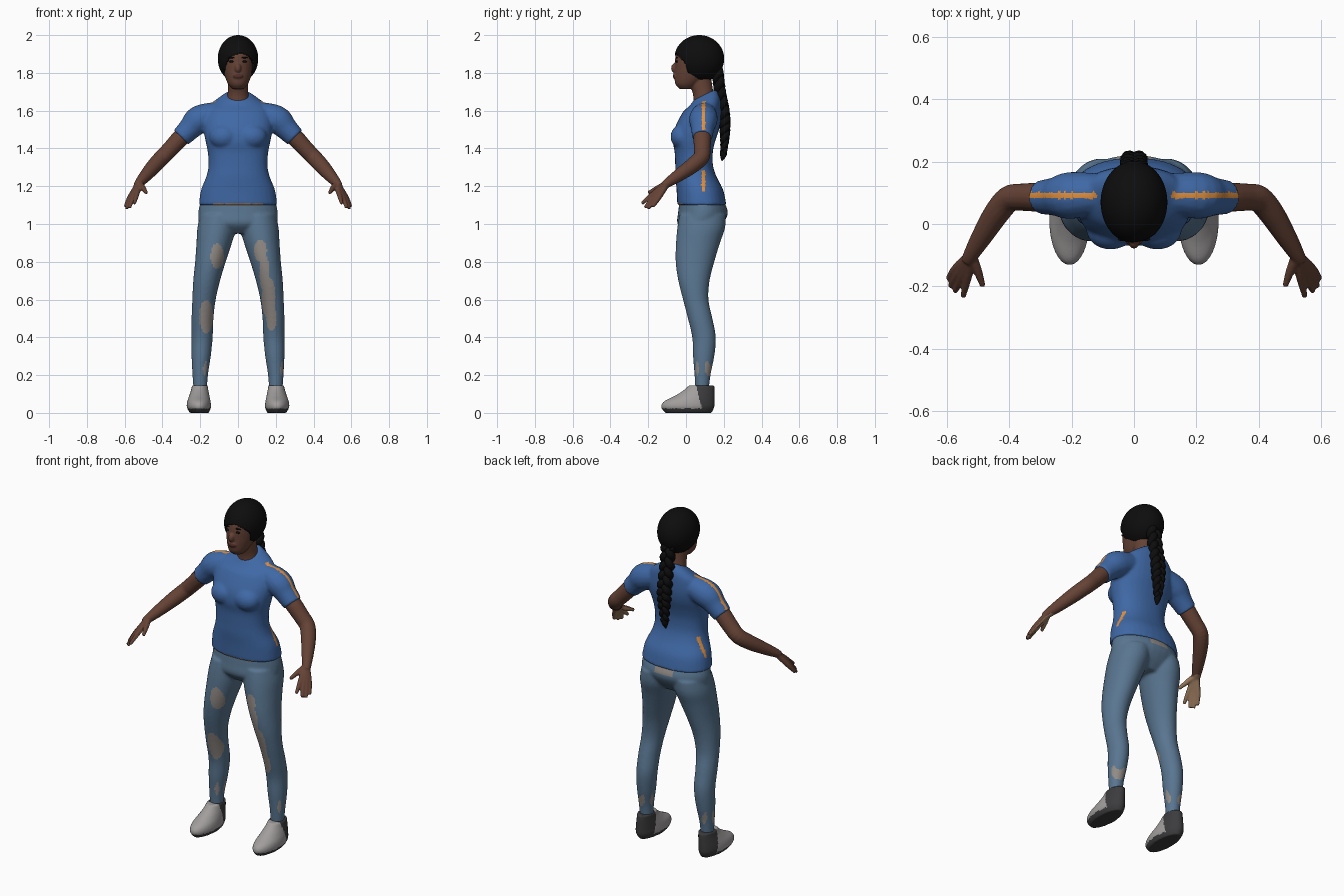
import bpy, bmesh, math
from mathutils import Vector, Matrix

if "Cube" in bpy.data.objects:
    bpy.data.objects.remove(bpy.data.objects["Cube"], do_unlink=True)


def material(name, *rgb):
    m = bpy.data.materials.new(name)
    m.use_nodes = True
    m.diffuse_color = (*rgb, 1)
    node = m.node_tree.nodes["Principled BSDF"]
    node.inputs["Base Color"].default_value = (*rgb, 1)
    node.inputs["Roughness"].default_value = 0.8
    return m


SHIRT = material("shirt blue", 0.05, 0.14, 0.38)
DENIM = material("faded denim", 0.10, 0.18, 0.28)
PATCH = material("worn grey", 0.29, 0.26, 0.24)
ORANGE = material("orange trim", 0.75, 0.28, 0.05)
SKIN = material("brown skin", 0.13, 0.055, 0.036)
PALM = material("palm tan", 0.32, 0.19, 0.11)
LIP = material("dark lip", 0.085, 0.028, 0.022)
HAIR = material("black hair", 0.004, 0.004, 0.004)
SHOE = material("shoe grey", 0.36, 0.34, 0.34)
RUBBER = material("dark rubber", 0.045, 0.045, 0.048)


def spline(rows, k=4):
    """Catmull-Rom interpolation of equal-length tuples."""
    out = []
    for i in range(len(rows) - 1):
        a, b, c, d = rows[max(i - 1, 0)], rows[i], rows[i + 1], rows[min(i + 2, len(rows) - 1)]
        for j in range(k):
            t = j / k
            out.append(tuple(q + 0.5 * t * (r - p + t * (2 * p - 5 * q + 4 * r - s + t * (3 * (q - r) + s - p)))
                             for p, q, r, s in zip(a, b, c, d)))
    return out + [rows[-1]]


def skin_rings(bm, rings):
    loops = [[bm.verts.new(p) for p in ring] for ring in rings]
    n = len(loops[0])
    for a, b in zip(loops, loops[1:]):
        for i in range(n):
            bm.faces.new((a[i], a[(i + 1) % n], b[(i + 1) % n], b[i]))
    bm.faces.new(loops[0])
    bm.faces.new(loops[-1])


def loft(bm, rows, s=1, power=1.0, tilt=lambda z: 0, n=32):
    """Stack of level ovals; each row is z, x centre, x radius, y front, y back."""
    rings = []
    for z, x, rx, y0, y1 in spline(rows):
        ring = []
        for i in range(n):
            a = math.tau * i / n
            c, d = (math.copysign(abs(v) ** power, v) for v in (math.cos(a), math.sin(a)))
            dy = d * (y1 - y0) / 2
            ring.append((s * (x + rx * c), (y0 + y1) / 2 + dy, z + tilt(z) * dy))
        rings.append(ring)
    skin_rings(bm, rings)


def tube(bm, rows, s=1, n=16, k=4):
    """Round tube along x, y, z, radius rows."""
    rows = spline(rows, k)
    pts = [Vector((s * r[0], r[1], r[2])) for r in rows]
    rings = []
    for i, p in enumerate(pts):
        t = (pts[min(i + 1, len(pts) - 1)] - pts[max(i - 1, 0)]).normalized()
        u = t.cross(Vector((1, 0, 0))).normalized()
        v = t.cross(u)
        rings.append([p + rows[i][3] * (u * math.cos(math.tau * j / n) + v * math.sin(math.tau * j / n))
                      for j in range(n)])
    skin_rings(bm, rings)


def blob(bm, pos, size, u=24, v=16):
    bmesh.ops.create_uvsphere(bm, u_segments=u, v_segments=v, radius=1,
                              matrix=Matrix.Translation(pos) @ Matrix.Diagonal((*size, 1)))


def finish(name, bm, mats, voxel=None, smooth=4, paint=None):
    """Make the object, fuse overlapping volumes, then colour its faces by rule."""
    bmesh.ops.recalc_face_normals(bm, faces=bm.faces)
    me = bpy.data.meshes.new(name)
    bm.to_mesh(me)
    bm.free()
    ob = bpy.data.objects.new(name, me)
    bpy.context.collection.objects.link(ob)
    if voxel:
        r = ob.modifiers.new("fuse", "REMESH")
        r.mode, r.voxel_size = "VOXEL", voxel
        sm = ob.modifiers.new("soften", "SMOOTH")
        sm.factor, sm.iterations = 0.5, smooth
        fused = bpy.data.meshes.new_from_object(ob.evaluated_get(bpy.context.evaluated_depsgraph_get()))
        ob.modifiers.clear()
        ob.data = fused
        bpy.data.meshes.remove(me)
        fused.name = name
    ob.data.materials.clear()
    for m in mats:
        ob.data.materials.append(m)
    for p in ob.data.polygons:
        p.use_smooth = True
        p.material_index = int(paint(p.center, p.normal)) if paint else 0
    return ob


# Shirt: torso, bust and sleeves
bm = bmesh.new()
loft(bm, [(1.10, 0, .208, -.046, .214), (1.18, 0, .196, -.05, .197), (1.25, 0, .168, -.056, .162),
          (1.31, 0, .156, -.057, .143), (1.38, 0, .16, -.06, .142), (1.44, 0, .172, -.07, .155),
          (1.50, 0, .182, -.062, .175), (1.56, 0, .182, -.035, .185), (1.62, 0, .16, 0, .185),
          (1.655, 0, .115, .022, .178), (1.685, 0, .064, .04, .158)],
     power=.9, tilt=lambda z: .5 * max(0, (z - 1.6) / .085))
for s in (1, -1):
    blob(bm, (s * .075, -.02, 1.462), (.078, .062, .065))
    tube(bm, [(.08, .1, 1.59, .06), (.2, .092, 1.555, .076), (.255, .088, 1.505, .062), (.302, .086, 1.458, .054)], s)


def shirt_paint(c, n):
    x = abs(c.x)
    stripe = abs(c.y - .092) < .011 and .12 < x < .34 and n.z > .25
    hem = c.z < 1.107 and x < .13 and c.y < 0 and n.y < -.3
    return stripe or hem


finish("shirt", bm, [SHIRT, ORANGE], .008, 5, shirt_paint)

# Trousers: pelvis and two legs
bm = bmesh.new()
loft(bm, [(.95, 0, .13, .0, .15), (1.0, 0, .2, -.045, .195), (1.06, 0, .21, -.042, .222), (1.125, 0, .197, -.034, .198)])
for s in (1, -1):
    loft(bm, [(.11, .2, .035, .05, .12), (.2, .2, .041, .045, .13), (.3, .195, .051, .037, .15),
              (.4, .19, .056, .033, .158), (.5, .188, .058, .01, .14), (.6, .18, .062, -.016, .119),
              (.7, .166, .071, -.041, .125), (.8, .146, .081, -.055, .15), (.9, .126, .094, -.053, .18),
              (.98, .112, .103, -.046, .207), (1.05, .1, .1, -.035, .21)], s)

# Worn spots as front ovals: x, z, x radius, z radius
SPOTS = [(-.11, .83, .035, .068), (-.168, .51, .036, .088), (.118, .86, .034, .06),
         (.14, .74, .026, .1), (.162, .61, .036, .11), (.178, .5, .028, .065)]


def denim_paint(c, n):
    front = n.y < -.1 and any(((c.x - x) / a) ** 2 + ((c.z - z) / b) ** 2 < 1 for x, z, a, b in SPOTS)
    cuff = abs(c.z - .235) < .04 * math.sin(110 * c.y + 60 * c.x)
    waist = n.y > .3 and abs(c.x) < .06 and c.z > 1.07
    return front or cuff or waist


finish("trousers", bm, [DENIM, PATCH], .008, 5, denim_paint)

# Shoes
for side, s in (("left", 1), ("right", -1)):
    bm = bmesh.new()
    loft(bm, [(0, .205, .05, -.11, .135), (.03, .207, .064, -.132, .15), (.06, .207, .062, -.118, .152),
              (.09, .205, .054, -.06, .152), (.12, .203, .046, -.012, .152), (.145, .202, .042, .015, .15)], s)
    finish(side + "_shoe", bm, [SHOE, RUBBER], .006, 3,
           lambda c, n: c.y > .07 - .25 * c.z + .02 or c.z < .024)

# Arms with hands
PALM_DIR = Vector((-.7, .4, -.6)).normalized()
WRIST = (.523, -.098, 1.217)
FINGERS = [((.533, -.165, 1.167), (.549, -.234, 1.108)), ((.549, -.163, 1.156), (.575, -.217, 1.086)),
           ((.562, -.155, 1.148), (.59, -.2, 1.081)), ((.571, -.142, 1.143), (.597, -.176, 1.092)),
           ((.502, -.15, 1.19), (.485, -.2, 1.165))]
for side, s in (("left", 1), ("right", -1)):
    bm = bmesh.new()
    tube(bm, [(.23, .088, 1.53, .044), (.3, .086, 1.46, .047), (.36, .086, 1.395, .044), (.402, .08, 1.352, .043),
              (.443, .032, 1.308, .041), (.487, -.038, 1.258, .034), (*WRIST, .025), (.535, -.12, 1.2, .02)], s)
    for knuckle, tip in FINGERS:
        tube(bm, [(*WRIST, .017), (*knuckle, .0145), (*tip, .009)], s, 12)
    finish(side + "_arm", bm, [SKIN, PALM], .005, 3,
           lambda c, n: c.z < 1.205 and Vector((s * n.x, n.y, n.z)).dot(PALM_DIR) > .4)

# Head and neck with nose and mouth
bm = bmesh.new()
loft(bm, [(1.715, 0, .03, -.035, .04), (1.74, 0, .052, -.056, .07), (1.78, 0, .069, -.061, .12),
          (1.82, 0, .079, -.06, .15), (1.86, 0, .084, -.059, .17), (1.9, 0, .084, -.052, .17),
          (1.94, 0, .07, -.03, .15), (1.975, 0, .04, .02, .11)])
loft(bm, [(1.6, 0, .07, .04, .16), (1.68, 0, .056, .038, .148), (1.74, 0, .052, .022, .138), (1.8, 0, .052, .02, .13)])
blob(bm, (0, -.06, 1.825), (.017, .019, .026))
blob(bm, (0, -.057, 1.783), (.027, .013, .015))
finish("head", bm, [SKIN, LIP], .0045, 3,
       lambda c, n: n.y < -.2 and (c.x / .026) ** 2 + ((c.z - 1.783) / .012) ** 2 < 1)

# Eyes and brows
for side, s in (("left", 1), ("right", -1)):
    for part, z, size in (("eye", 1.86, (.014, .006, .006)), ("brow", 1.881, (.02, .006, .004))):
        bm = bmesh.new()
        blob(bm, (s * .033, -.049, z), size, 16, 8)
        finish(side + "_" + part, bm, [HAIR])

# Hair cap with a slanted fringe, open at the face
bm = bmesh.new()
blob(bm, (0, .07, 1.875), (.107, .132, .125), 96, 64)


def below_hairline(c):
    line = 1.905 - 1.4 * (c.y + .06) if c.y < .02 else 1.79 - .5 * (c.y - .02)
    return c.z < line + (.25 * c.x if c.y < 0 else 0)


bmesh.ops.delete(bm, geom=[f for f in bm.faces if below_hairline(f.calc_center_median())], context="FACES")
cap = finish("hair_cap", bm, [HAIR])
shell = cap.modifiers.new("thickness", "SOLIDIFY")
shell.thickness, shell.offset = .014, -1

# Braid of three woven strands ending in a tuft
bm = bmesh.new()
path = spline([(1.82, .165, 1.0), (1.7, .18, 1.0), (1.58, .202, 1.0), (1.48, .206, .85), (1.38, .2, .55)], 18)
for k in range(3):
    rows = []
    for i, (z, y, w) in enumerate(path):
        a = math.tau * (3.3 * i / len(path) + k / 3)
        rows.append((.024 * w * math.sin(a), y + .012 * w * math.sin(2 * a), z, .021 * w))
    tube(bm, rows, n=10, k=1)
tube(bm, [(0, .2, 1.4, .016), (0, .198, 1.37, .019), (0, .19, 1.335, .004)], n=10)
finish("braid", bm, [HAIR])
